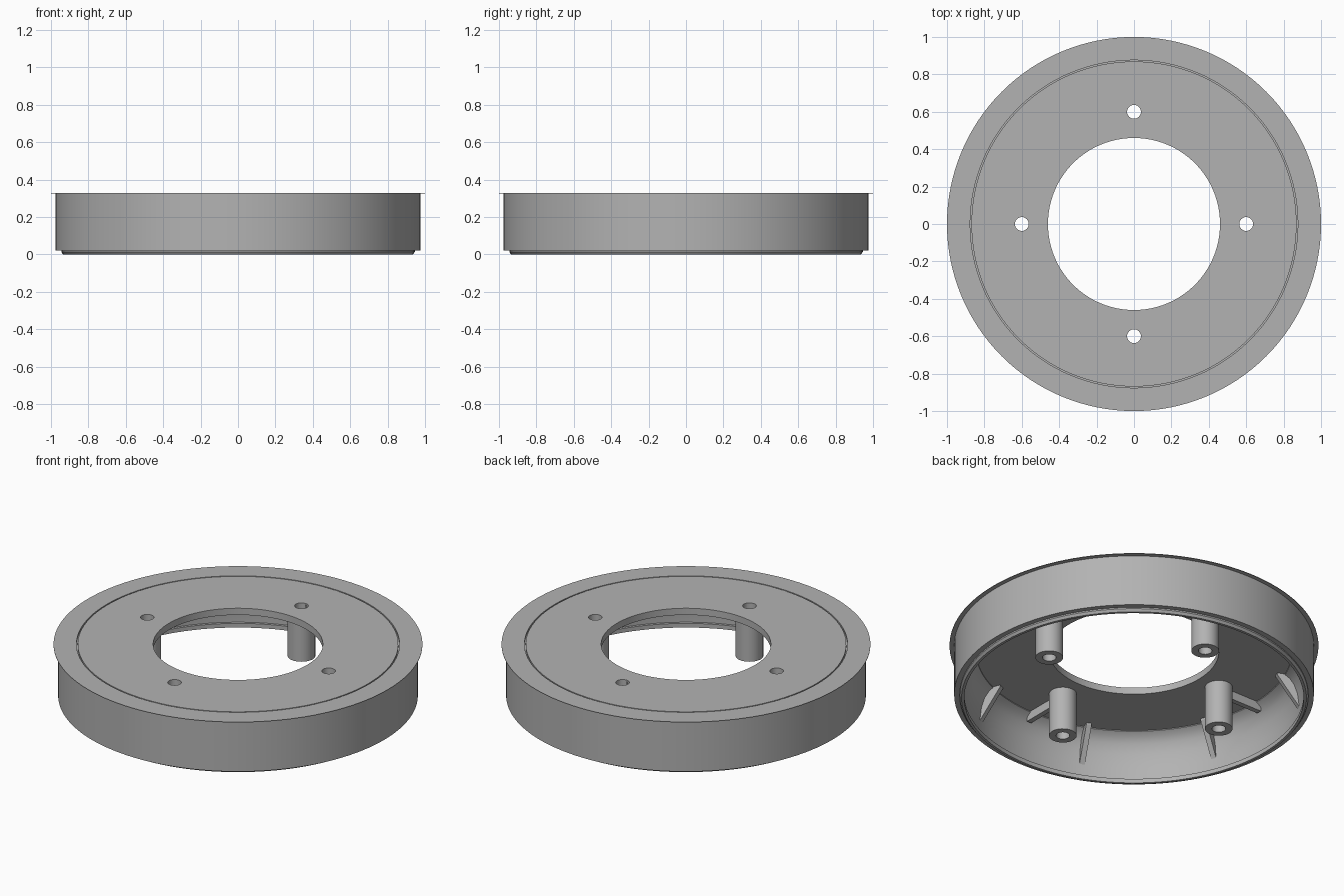
import bpy, bmesh, math
from mathutils import Matrix, Vector

cube = bpy.data.objects.get("Cube")
if cube:
    bpy.data.objects.remove(cube, do_unlink=True)

grey = bpy.data.materials.new("plain grey")
grey.use_nodes = True
colour = (0.45, 0.45, 0.45, 1)
grey.diffuse_color = colour
grey.node_tree.nodes["Principled BSDF"].inputs["Base Color"].default_value = colour

TOP, PLATE = 0.33, 0.29          # top face and underside of the plate
POST_R, POST_ORBIT, HOLE_R = 0.075, 0.6, 0.037


def finish(name, bm):
    bmesh.ops.recalc_face_normals(bm, faces=bm.faces)
    mesh = bpy.data.meshes.new(name)
    bm.to_mesh(mesh)
    bm.free()
    mesh.materials.append(grey)
    obj = bpy.data.objects.new(name, mesh)
    bpy.context.collection.objects.link(obj)
    return obj


def activate(obj):
    bpy.ops.object.select_all(action='DESELECT')
    obj.select_set(True)
    bpy.context.view_layer.objects.active = obj


def smooth(obj):
    activate(obj)
    bpy.ops.object.shade_smooth_by_angle(angle=math.radians(30))


def lathe(name, profile, steps, centre=(0, 0, 0)):
    """Turn a closed (radius, height) outline around a vertical axis."""
    bm = bmesh.new()
    rings = []
    for i in range(steps):
        a = math.tau * i / steps
        rings.append([bm.verts.new((r * math.cos(a) + centre[0],
                                    r * math.sin(a) + centre[1], z))
                      for r, z in profile])
    n = len(profile)
    for i in range(steps):
        a, b = rings[i], rings[(i + 1) % steps]
        for j in range(n):
            k = (j + 1) % n
            bm.faces.new((a[j], b[j], b[k], a[k]))
    return finish(name, bm)


def rib(name, outline, thickness, angle):
    """Extrude a radial (radius, height) outline and turn it to its angle."""
    bm = bmesh.new()
    face = bm.faces.new([bm.verts.new((r, -thickness / 2, z)) for r, z in outline])
    new = bmesh.ops.extrude_face_region(bm, geom=[face])["geom"]
    bmesh.ops.translate(bm, vec=Vector((0, thickness, 0)),
                        verts=[v for v in new if isinstance(v, bmesh.types.BMVert)])
    bmesh.ops.rotate(bm, verts=bm.verts, matrix=Matrix.Rotation(angle, 3, 'Z'))
    return finish(name, bm)


# Housing: plate with opening, ring groove, thin flange, wall and lower lip
housing = lathe("housing", [
    (0.46, PLATE), (0.46, TOP),
    (0.869, TOP), (0.869, TOP - 0.012), (0.876, TOP - 0.012), (0.876, TOP),
    (1.0, TOP), (1.0, TOP - 0.003), (0.975, TOP - 0.003),
    (0.975, 0.022), (0.945, 0.022), (0.945, 0.014), (0.935, 0),
    (0.92, 0), (0.92, 0.025), (0.935, 0.025), (0.935, 0.1),
    (0.925, 0.18), (0.905, 0.235), (0.88, 0.268), (0.855, 0.285), (0.855, PLATE),
], 128)

# Screw holes through the plate
corners = [math.radians(90 * i) for i in range(4)]
spots = [(POST_ORBIT * math.cos(a), POST_ORBIT * math.sin(a), 0) for a in corners]
for x, y, _ in spots:
    bm = bmesh.new()
    bmesh.ops.create_cone(bm, cap_ends=True, segments=32, radius1=HOLE_R,
                          radius2=HOLE_R, depth=0.2,
                          matrix=Matrix.Translation((x, y, TOP)))
    cutter = finish("hole_cutter", bm)
    cutter.hide_render = True
    cut = housing.modifiers.new("screw hole", 'BOOLEAN')
    cut.operation, cut.solver, cut.object = 'DIFFERENCE', 'EXACT', cutter
    activate(housing)
    bpy.ops.object.modifier_apply(modifier=cut.name)
    bpy.data.objects.remove(cutter, do_unlink=True)
smooth(housing)

# Hollow screw posts, each with a low brace running out to the wall
for i, (angle, spot) in enumerate(zip(corners, spots), 1):
    smooth(lathe(f"screw_post_{i}", [
        (HOLE_R, 0.03), (POST_R, 0.03), (POST_R, PLATE + 0.01), (HOLE_R, PLATE + 0.01),
    ], 32, spot))
    rib(f"post_brace_{i}", [
        (POST_ORBIT + 0.06, PLATE + 0.005), (POST_ORBIT + 0.06, PLATE - 0.05),
        (0.885, PLATE - 0.05), (0.885, PLATE + 0.005)], 0.03, angle)

# Triangular gussets between plate and wall
for i in range(8):
    rib(f"wall_gusset_{i + 1}", [
        (0.81, PLATE + 0.005), (0.81, PLATE - 0.01), (0.935, 0.1),
        (0.95, 0.1), (0.95, PLATE + 0.005)], 0.03, math.radians(22.5 + 45 * i))
